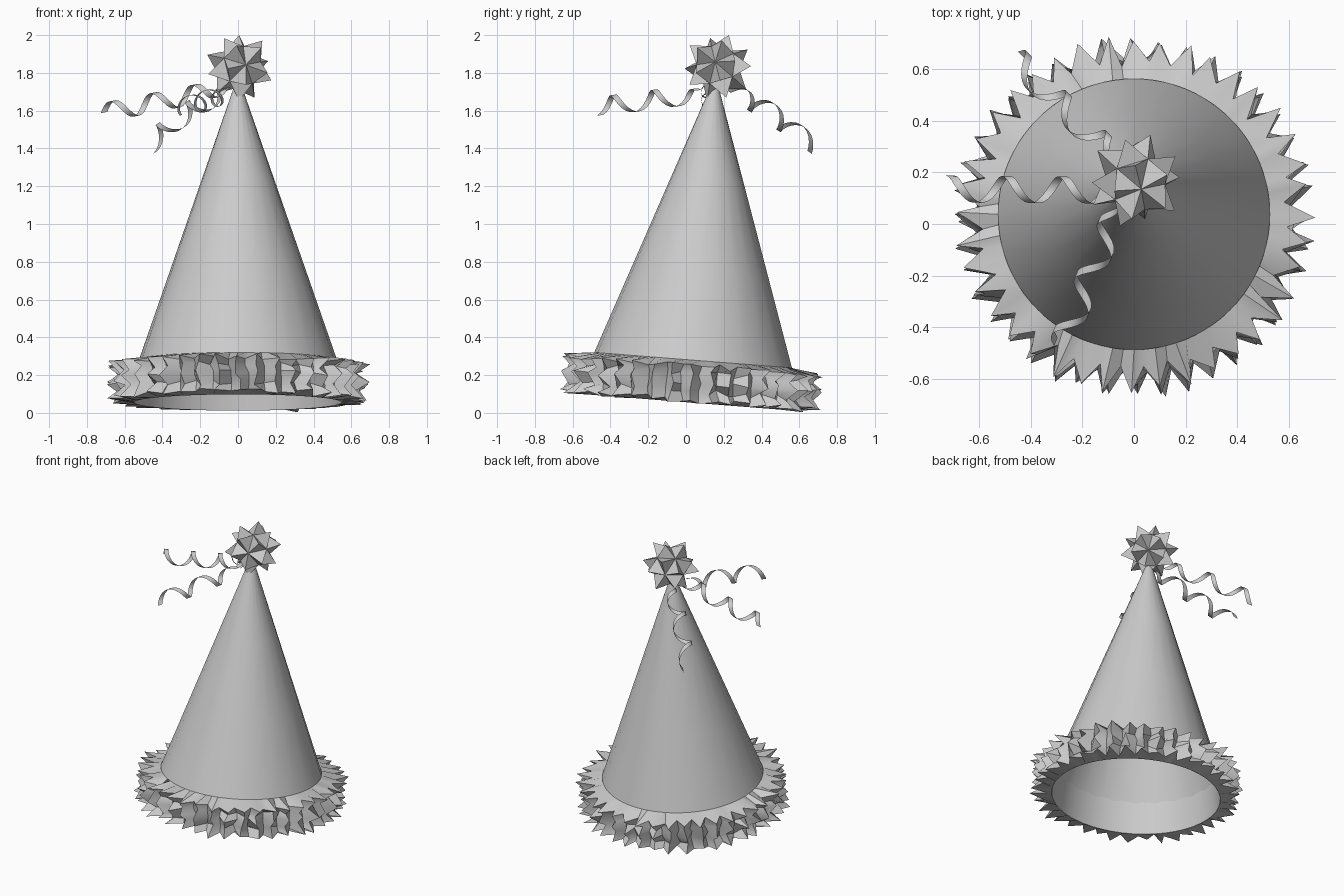
import bpy, bmesh, math, random
from mathutils import Vector, Matrix

if "Cube" in bpy.data.objects:
    bpy.data.objects.remove(bpy.data.objects["Cube"])

random.seed(4)
paper = bpy.data.materials.new("light_grey_paper")
paper.diffuse_color = (0.6, 0.6, 0.6, 1)
paper.use_nodes = True
paper.node_tree.nodes["Principled BSDF"].inputs["Base Color"].default_value = paper.diffuse_color
# the hat leans slightly backwards
LEAN = Matrix.Translation((0, 0.02, 0.055)) @ Matrix.Rotation(math.radians(-4.5), 4, 'X')


def finish(name, bm, angle, matrix=None, recalc=True):
    if matrix:
        bm.transform(matrix)
    if recalc:
        bmesh.ops.recalc_face_normals(bm, faces=bm.faces)
    mesh = bpy.data.meshes.new(name)
    bm.to_mesh(mesh)
    bm.free()
    mesh.materials.append(paper)
    ob = bpy.data.objects.new(name, mesh)
    bpy.context.collection.objects.link(ob)
    bpy.ops.object.select_all(action='DESELECT')
    ob.select_set(True)
    bpy.context.view_layer.objects.active = ob
    bpy.ops.object.shade_smooth_by_angle(angle=math.radians(angle))
    return ob


def bridge(bm, rows, closed):
    n = len(rows[0])
    for a, b in zip(rows, rows[1:]):
        for i in range(n if closed else n - 1):
            j = (i + 1) % n
            bm.faces.new((a[i], a[j], b[j], b[i]))


def ring(bm, r, z, n):
    return [bm.verts.new((r * math.cos(math.tau * i / n), r * math.sin(math.tau * i / n), z))
            for i in range(n)]


# hollow paper cone
bm = bmesh.new()
rows = [ring(bm, r, z, 24) for r, z in [(0.53, 0.21), (0.36, 0.70), (0.19, 1.19), (0.02, 1.68)]]
bridge(bm, rows, True)
bm.faces.new(rows[-1])
finish("hat_cone", bm, 30, LEAN)

# smooth band inside the brim
bm = bmesh.new()
bridge(bm, [ring(bm, 0.55, 0.0, 48), ring(bm, 0.525, 0.22, 48)], True)
finish("inner_band", bm, 30, LEAN)

# pleated ruff: three tiers of forty points (height, valley radius, tip radius)
TEETH = 40
PROFILE = [(0.0, 0.55, 0.55), (0.01, 0.60, 0.69), (0.06, 0.60, 0.635), (0.11, 0.60, 0.69),
           (0.155, 0.60, 0.64), (0.195, 0.59, 0.69), (0.225, 0.525, 0.525)]
bm = bmesh.new()
rows = []
for z, valley, tip in PROFILE:
    flat = valley == tip
    row = []
    for i in range(2 * TEETH):
        pointed = i % 2 == 0
        shake = 0 if flat else 1
        r = (tip if pointed else valley) + shake * random.uniform(-0.02, 0.015)
        a = math.tau * i / (2 * TEETH) + shake * random.uniform(-0.025, 0.025)
        h = z + shake * random.uniform(-0.015, 0.018)
        row.append(bm.verts.new((r * math.cos(a), r * math.sin(a), h)))
    rows.append(row)
bridge(bm, rows, True)
finish("brim_ruff", bm, 45, LEAN)

# star-shaped bow: every face of a round core pulled out to a point
bm = bmesh.new()
bmesh.ops.create_icosphere(bm, subdivisions=1, radius=0.12)
tips = bmesh.ops.poke(bm, faces=bm.faces[:])["verts"]
for v in tips:
    v.co = v.co.normalized() * random.uniform(0.178, 0.195)
bm.transform(Matrix.Rotation(0.2, 4, 'Y') @ Matrix.Rotation(0.3, 4, 'X'))
top = max(v.co.z for v in bm.verts)
finish("star_bow", bm, 62, Matrix.Translation((0.005, 0.17, 2.0 - top)))


# curled ribbons: flat strips wound round a sloping axis
def streamer(name, start, end, turns, end_angle, radius=0.052, width=0.036, sag=0.0):
    start, end = Vector(start), Vector(end)
    d = (end - start).normalized()
    u = d.cross(Vector((0, 0, 1))).normalized()
    v = u.cross(d)
    bm = bmesh.new()
    rows = []
    steps = int(turns * 16)
    for i in range(steps + 1):
        t = i / steps
        a = math.tau * turns * (1 - t) + math.radians(end_angle)
        r = radius * min(1, 0.4 + 4 * t)
        c = start.lerp(end, t) + (u * math.cos(a) + v * math.sin(a)) * r
        c.z += sag * 4 * t * (1 - t)
        rows.append([bm.verts.new(c + d * s * width / 2) for s in (-1, 1)])
    bridge(bm, rows, False)
    finish(name, bm, 60, recalc=False)


streamer("left_streamer", (-0.06, 0.13, 1.72), (-0.71, 0.135, 1.59), 3, 0)
streamer("back_streamer", (-0.06, 0.24, 1.70), (-0.47, 0.65, 1.42), 2.65, -60, sag=0.03)
streamer("front_streamer", (-0.06, 0.07, 1.69), (-0.28, -0.47, 1.62), 2.5, -60)
